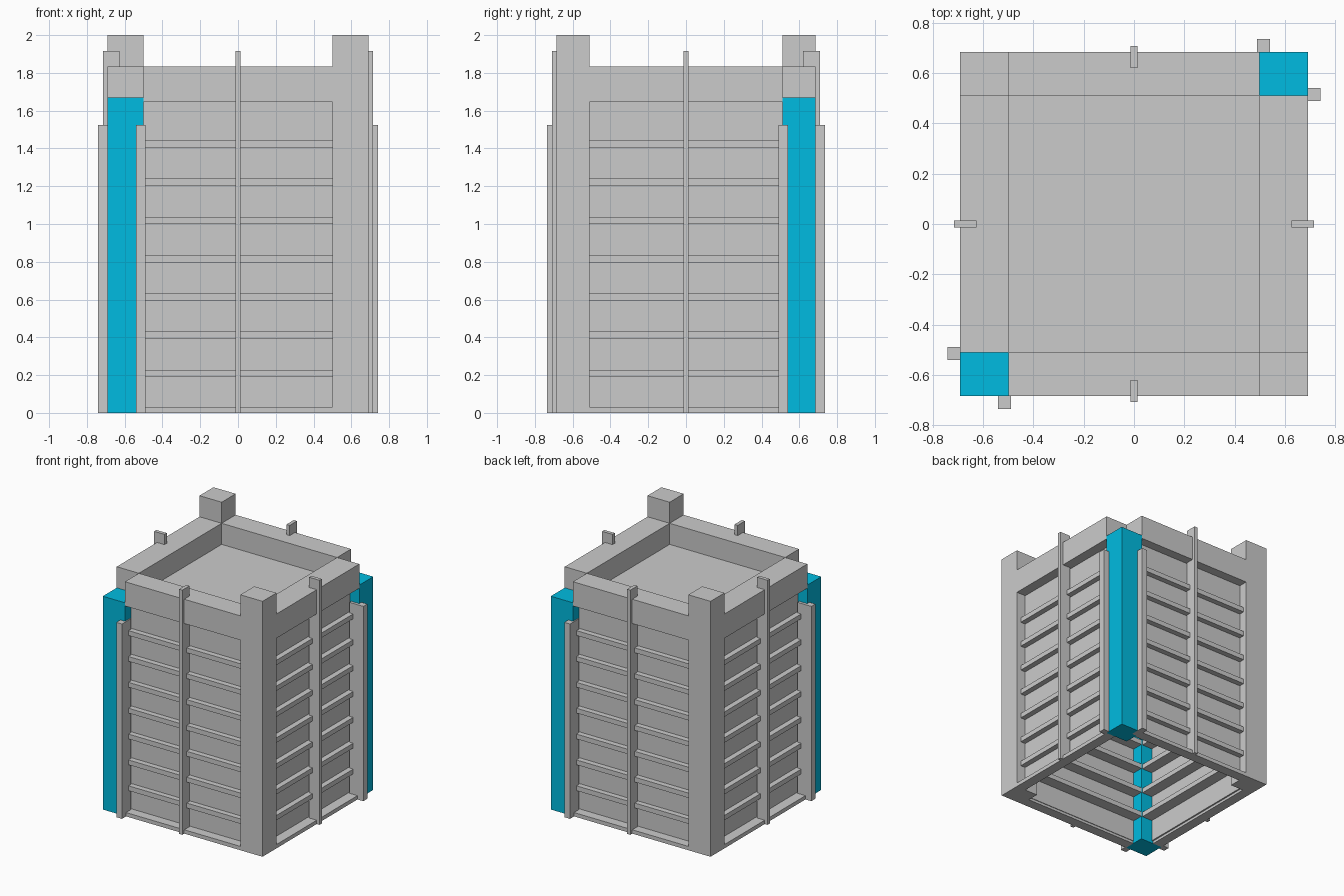
import bpy

if "Cube" in bpy.data.objects:
    bpy.data.objects.remove(bpy.data.objects["Cube"])

cyan = bpy.data.materials.new("cyan_paint")
cyan.diffuse_color = (0.0, 0.5, 0.75, 1)
cyan.use_nodes = True
cyan.node_tree.nodes["Principled BSDF"].inputs["Base Color"].default_value = cyan.diffuse_color


def box(name, x, y, z, mat=None):
    """Axis-aligned box from (min, max) ranges, in any order."""
    lo = [min(r) for r in (x, y, z)]
    hi = [max(r) for r in (x, y, z)]
    bpy.ops.mesh.primitive_cube_add(size=1, location=[(a + b) / 2 for a, b in zip(lo, hi)])
    ob = bpy.context.object
    ob.name = name
    ob.scale = [b - a for a, b in zip(lo, hi)]
    bpy.ops.object.transform_apply(location=False, rotation=False, scale=True)
    if mat:
        ob.data.materials.append(mat)
    return ob


X, Y = 0.692, 0.685          # outer half sizes
XI, YI = 0.5, 0.512          # inner faces of corner posts and parapet
OPEN = 0.49                  # half width of the wall openings
ROOF, TOP = 1.67, 1.835
SLATS = [0.19 + 0.2025 * i for i in range(7)]

# roof slab inside the parapet
box("roof", (-XI, XI), (-YI, YI), (1.645, ROOF))

for s in (-1, 1):
    def sided(name, along_x, span, depth, z):
        """Wall part: span runs along the wall, depth is measured outward."""
        d = (s * depth[0], s * depth[1])
        return box(name, span, d, z) if along_x else box(name, d, span, z)

    # corner posts: short cyan pair and tall grey pair on opposite diagonals
    box("cyan_corner_post", (s * XI, s * X), (s * YI, s * Y), (0, ROOF), cyan)
    box("tall_corner_post", (s * XI, s * X), (-s * YI, -s * Y), (0, 2))

    for along_x in (True, False):
        side = "front_back" if along_x else "side"
        half = XI if along_x else YI
        outer = Y if along_x else X
        inner = YI if along_x else XI
        # parapet beam, sill and recessed panel
        sided(side + "_parapet", along_x, (-half, half), (inner, outer), (1.645, TOP))
        sided(side + "_sill", along_x, (-half, half), (outer - 0.08, outer), (0, 0.03))
        sided(side + "_panel", along_x, (-half, half), (0.6, 0.612), (0.02, 1.65))
        # horizontal slats passing through the panel
        for z in SLATS:
            sided(side + "_slat", along_x, (-half, half), (0.51, 0.655), (z, z + 0.038))
        # central mullion rising above the parapet
        sided(side + "_mullion", along_x, (-0.014, 0.014), (outer - 0.065, outer + 0.024), (0, 1.915))
        # trim strip beside each cyan post
        sided(side + "_trim_strip", along_x, (s * OPEN, s * (OPEN + 0.05)),
              (0.622, outer + 0.05), (0, 1.525))
